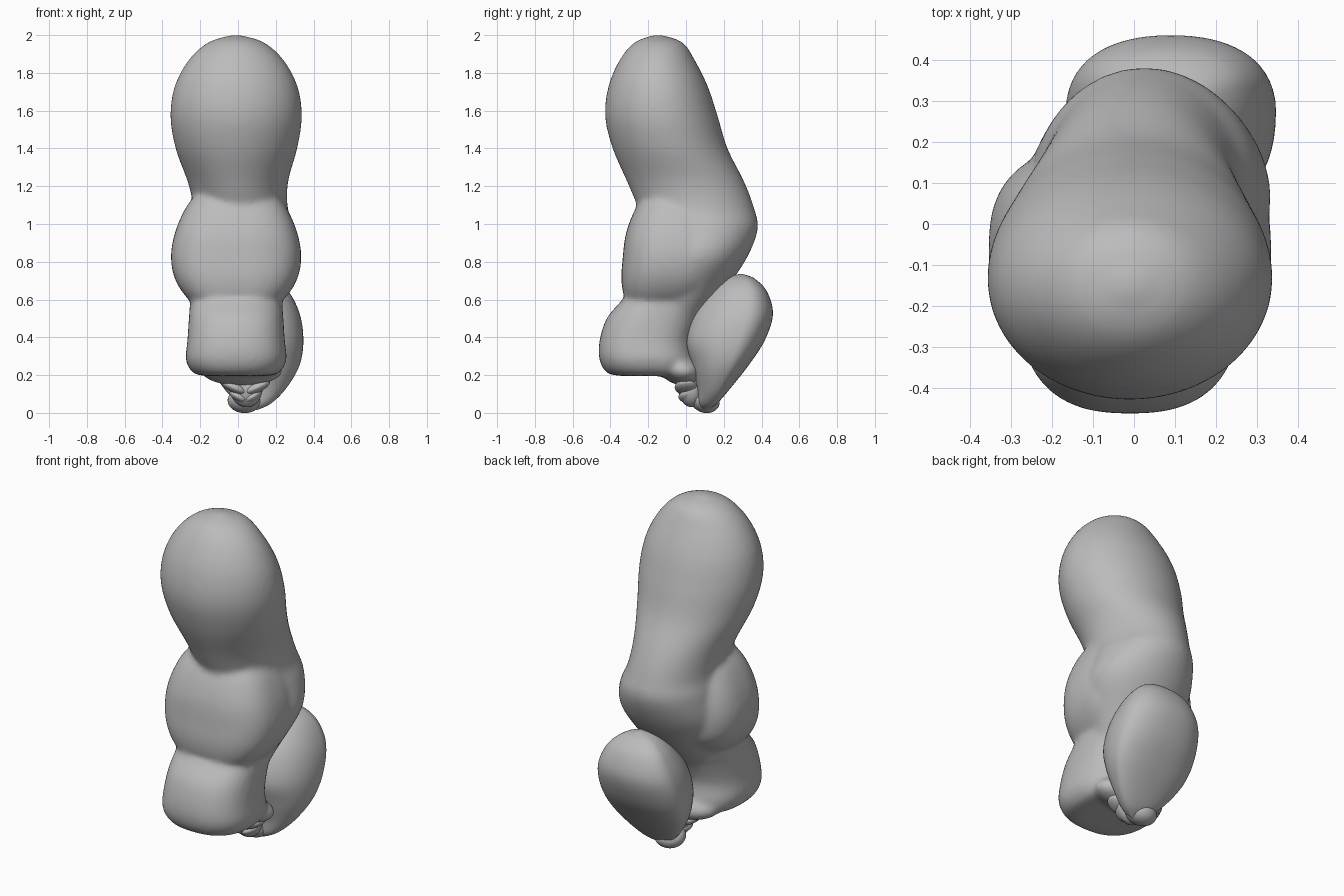
import bpy, bmesh, math
from mathutils import Vector, Euler

cube = bpy.data.objects.get("Cube")
if cube:
    bpy.data.objects.remove(cube, do_unlink=True)

grey = bpy.data.materials.new("mid grey")
grey.use_nodes = True
colour = (0.5, 0.5, 0.5, 1)
grey.diffuse_color = colour
grey.node_tree.nodes["Principled BSDF"].inputs["Base Color"].default_value = colour


def finish(name, bm, blend=0):
    """Make the object; blend melts overlapping volumes into one skin."""
    bmesh.ops.recalc_face_normals(bm, faces=bm.faces)
    mesh = bpy.data.meshes.new(name)
    bm.to_mesh(mesh)
    bm.free()
    mesh.materials.append(grey)
    mesh.polygons.foreach_set("use_smooth", [True] * len(mesh.polygons))
    obj = bpy.data.objects.new(name, mesh)
    bpy.context.collection.objects.link(obj)
    if blend:
        remesh = obj.modifiers.new("merge", "REMESH")
        remesh.mode = "VOXEL"
        remesh.voxel_size = 0.015
        remesh.use_smooth_shade = True
        smooth = obj.modifiers.new("soften", "SMOOTH")
        smooth.factor = 0.5
        smooth.iterations = blend


def spline(rows, steps=7):
    """Catmull-Rom blend between section rows."""
    out = []
    for i in range(len(rows) - 1):
        before, start = rows[max(i - 1, 0)], rows[i]
        end, after = rows[i + 1], rows[min(i + 2, len(rows) - 1)]
        for step in range(steps):
            t = step / steps
            out.append([b + t * (c - a + t * (2 * a - 5 * b + 4 * c - d
                                              + t * (3 * b - a - 3 * c + d))) / 2
                        for a, b, c, d in zip(before, start, end, after)])
    return out + [rows[-1]]


def power(value, squareness):
    return math.copysign(abs(value) ** (2 / squareness), value)


def loft(bm, rows, square=2, widest=0.5, centre=0, sway=0, sides=64):
    """Each row holds height, half width, front y and back y."""
    rings = []
    for z, half_width, front, back in spline(rows):
        ring = []
        middle_x = centre + sway * math.exp(-((z - 0.85) / 0.3) ** 2)
        middle_y = front + widest * (back - front)
        for k in range(sides):
            angle = math.tau * k / sides
            c, s = math.cos(angle), math.sin(angle)
            depth = back - middle_y if s > 0 else middle_y - front
            ring.append(bm.verts.new((middle_x + half_width * power(c, square),
                                      middle_y + depth * power(s, square), z)))
        rings.append(ring)
    for low, high in zip(rings, rings[1:]):
        for k in range(sides):
            j = (k + 1) % sides
            bm.faces.new((low[k], low[j], high[j], high[k]))
    bm.faces.new(rings[0])
    bm.faces.new(rings[-1])


def blob(bm, centre, size, turn=(0, 0, 0)):
    """A turned ellipsoid."""
    made = bmesh.ops.create_uvsphere(bm, u_segments=32, v_segments=20, radius=1)
    rotation = Euler([math.radians(t) for t in turn]).to_matrix()
    for v in made["verts"]:
        v.co = rotation @ Vector(p * q for p, q in zip(v.co, size)) + Vector(centre)


# Body: head running into the back, then belly, lower lobe and stalk
body = bmesh.new()
loft(body, [
    (2.003, .01, -.16, -.14),
    (1.963, .145, -.27, -.02),
    (1.87, .25, -.35, .045),
    (1.73, .325, -.41, .115),
    (1.57, .348, -.428, .168),
    (1.4, .322, -.388, .22),
    (1.22, .265, -.31, .31),
    (1.08, .25, -.25, .362),
    (.97, .275, -.2, .38),
    (.82, .298, -.2, .322),
    (.65, .245, -.2, .21),
    (.5, .2, -.2, .1),
    (.35, .15, -.2, .03),
], centre=-.01, sway=.045)
loft(body, [
    (1.17, .2, -.2, .1),
    (1.08, .27, -.268, .15),
    (.95, .325, -.318, .19),
    (.82, .345, -.335, .2),
    (.7, .32, -.342, .18),
    (.6, .25, -.32, .1),
    (.54, .15, -.25, 0),
], square=2.7, centre=-.01)
loft(body, [
    (.65, .2, -.3, .1),
    (.59, .24, -.345, .12),
    (.5, .25, -.42, .08),
    (.38, .258, -.458, .04),
    (.28, .266, -.458, .05),
    (.21, .225, -.415, .05),
    (.195, .15, -.33, 0),
], square=2.5, centre=-.01)
blob(body, (.02, -.02, .225), (.22, .12, .08), (-10, 0, 0))
finish("body", body, blend=12)

# Teardrop tail leaning back from the base
tail = bmesh.new()
loft(tail, [
    (.735, .01, .28, .3),
    (.71, .1, .21, .365),
    (.64, .18, .13, .43),
    (.52, .238, .04, .46),
    (.38, .256, 0, .415),
    (.25, .235, .03, .33),
    (.13, .165, .06, .235),
    (.05, .085, .07, .165),
    (.015, .01, .095, .11),
], square=2.2, widest=.66, centre=.09)
finish("tail", tail)

# Core and rounded tip joining the lobe to the tail
tip = bmesh.new()
blob(tip, (.045, .03, .13), (.085, .07, .1))
blob(tip, (.035, .1, .066), (.09, .08, .065), (-20, 0, 0))
finish("tip", tip)

# Thin folds beneath the lobe, one pair per side
folds = bmesh.new()
for side in (-1, 1):
    blob(folds, (.04 + side * .06, 0, .135), (.075, .06, .028), (0, -side * 25, 0))
    blob(folds, (.04 + side * .035, .02, .085), (.055, .06, .026), (0, -side * 30, 0))
finish("folds", folds)
